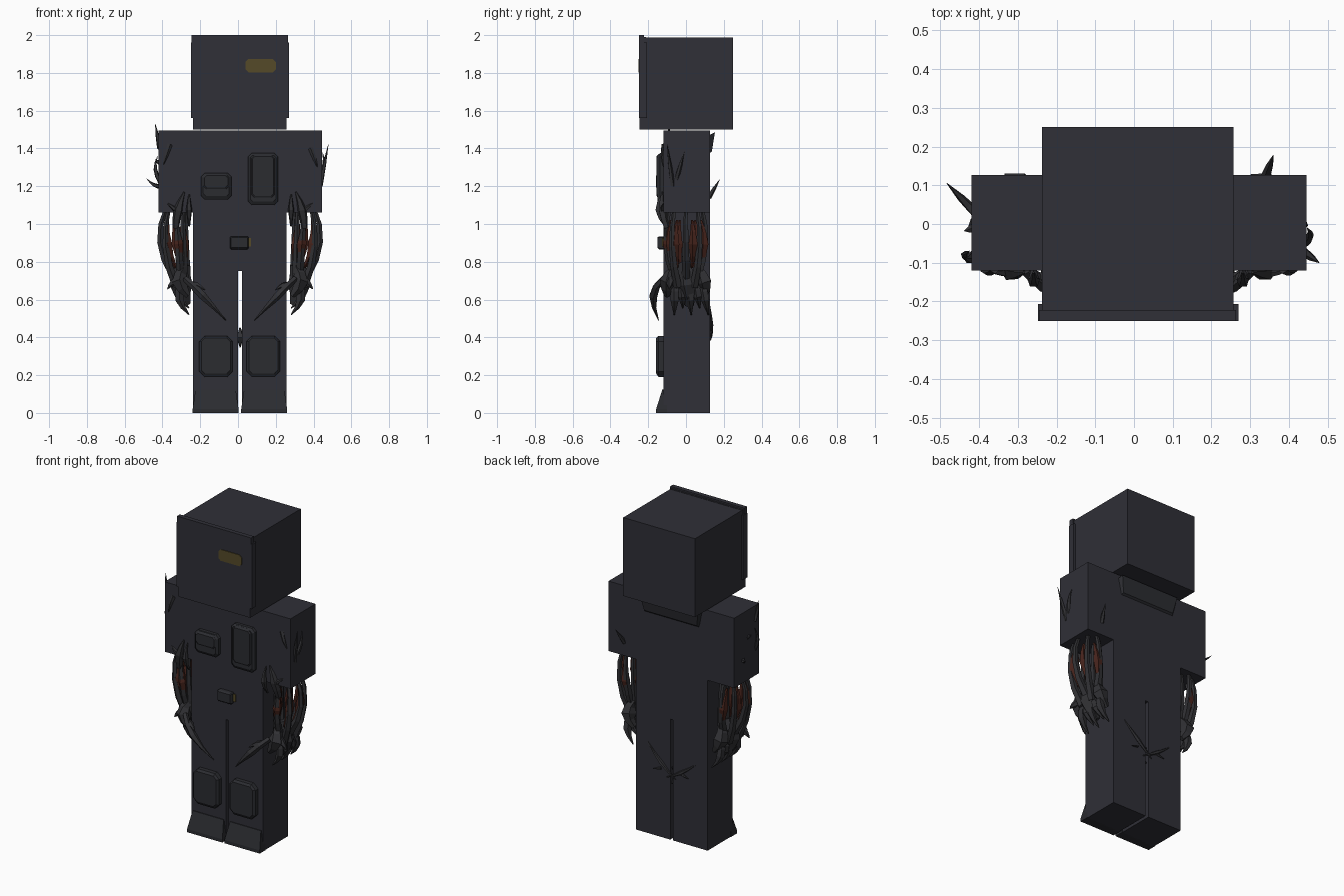
import bpy, bmesh, math
from mathutils import Vector

CX = 0.011  # symmetry plane of the body


def mat(name, rgb):
    m = bpy.data.materials.new(name)
    m.diffuse_color = (*rgb, 1)
    return m


SUIT = mat("dark suit", (0.029, 0.029, 0.038))
GEAR = mat("dark gear", (0.024, 0.025, 0.030))
BONE = mat("charcoal bone", (0.030, 0.030, 0.034))
FLESH = mat("dark red flesh", (0.065, 0.018, 0.012))
GOLD = mat("dull gold", (0.090, 0.068, 0.022))


def loft(name, rings, material):
    """Skin a stack of equally long point rings and cap both ends."""
    bm = bmesh.new()
    vs = [[bm.verts.new(p) for p in r] for r in rings]
    n = len(vs[0])
    for a, b in zip(vs, vs[1:]):
        for i in range(n):
            bm.faces.new((a[i], a[(i + 1) % n], b[(i + 1) % n], b[i]))
    bm.faces.new(vs[0])
    bm.faces.new(vs[-1])
    bmesh.ops.recalc_face_normals(bm, faces=bm.faces)
    me = bpy.data.meshes.new(name)
    bm.to_mesh(me)
    bm.free()
    me.materials.append(material)
    ob = bpy.data.objects.new(name, me)
    bpy.context.collection.objects.link(ob)
    return ob


def rect(x0, x1, y0, y1, z):
    return [(x0, y0, z), (x1, y0, z), (x1, y1, z), (x0, y1, z)]


def box(name, x0, x1, y0, y1, z0, z1, material=SUIT):
    return loft(name, [rect(x0, x1, y0, y1, z) for z in (z0, z1)], material)


def octagon(x0, x1, z0, z1, y, c):
    return [(x0 + c, y, z0), (x1 - c, y, z0), (x1, y, z0 + c), (x1, y, z1 - c),
            (x1 - c, y, z1), (x0 + c, y, z1), (x0, y, z1 - c), (x0, y, z0 + c)]


def pad(name, x0, x1, z0, z1, front, c=0.02, inset=0.012):
    """Chamfered pad standing out of the front."""
    return loft(name, [octagon(x0, x1, z0, z1, -0.11, c),
                       octagon(x0, x1, z0, z1, front + 0.012, c),
                       octagon(x0 + inset, x1 - inset, z0 + inset * 1.6, z1 - inset, front, c * 0.6)], GEAR)


def strand(name, a, b, bow, r0, rm, r1, material=BONE, steps=4, sides=5):
    """Faceted tube from a to b, bowed sideways, with start, middle and end radius."""
    a, b, bow = Vector(a), Vector(b), Vector(bow)
    rings = []
    for i in range(steps + 1):
        t = i / steps
        p = a.lerp(b, t) + bow * 4 * t * (1 - t)
        d = (b - a + bow * 4 * (1 - 2 * t)).normalized()
        u = d.cross(Vector((0.3, 1, 0.2))).normalized()
        v = d.cross(u)
        r = r0 + (rm - r0) * 2 * t if t < 0.5 else rm + (r1 - rm) * (2 * t - 1)
        rings.append([p + r * (math.cos(k) * u + math.sin(k) * v)
                      for k in (math.tau * j / sides for j in range(sides))])
    return loft(name, rings, material)


# Head with front plate, rails and visor mark
box("head", -0.237, 0.257, -0.212, 0.25, 1.5, 1.988)
box("face_plate", -0.237, 0.257, -0.247, -0.212, 1.5, 1.99)
box("face_top_rail", -0.245, 0.264, -0.250, -0.222, 1.955, 2.0)
box("left_face_rail", -0.248, -0.228, -0.250, -0.207, 1.56, 1.96)
box("right_face_rail", 0.249, 0.270, -0.250, -0.207, 1.56, 1.96)
loft("visor_mark", [octagon(0.04, 0.20, 1.803, 1.873, y, 0.015) for y in (-0.245, -0.251)], GOLD)

# Torso, shoulders, legs and flared boots
box("torso", -0.237, 0.257, -0.12, 0.126, 0.75, 1.495)
box("left_shoulder", -0.42, -0.237, -0.12, 0.126, 1.06, 1.495)
box("right_shoulder", 0.257, 0.445, -0.12, 0.126, 1.06, 1.495)
for side, x0, x1 in (("left", -0.237, 0.0), ("right", 0.020, 0.257)):
    box(side + "_leg", x0, x1, -0.12, 0.126, 0, 0.75)
    loft(side + "_boot", [rect(x0 - 0.003, x1 + 0.003, -0.158, -0.1, 0),
                          rect(x0 - 0.003, x1 + 0.003, -0.158, -0.1, 0.02),
                          rect(x0 + 0.012, x1 - 0.012, -0.125, -0.1, 0.125)], GEAR)

# Pouches, buckle and knee pads
pad("left_pouch", -0.197, -0.035, 1.13, 1.27, -0.152)
pad("left_pouch_flap", -0.190, -0.042, 1.175, 1.268, -0.158)
pad("right_pouch", 0.053, 0.212, 1.10, 1.375, -0.150)
pad("right_pouch_panel", 0.065, 0.200, 1.13, 1.37, -0.156)
pad("buckle", -0.042, 0.056, 0.865, 0.935, -0.152, c=0.006, inset=0.006)
box("buckle_trim", 0.056, 0.070, -0.127, -0.118, 0.88, 0.925, GOLD)
pad("left_knee_pad", -0.206, -0.028, 0.19, 0.408, -0.158, c=0.03)
pad("right_knee_pad", 0.045, 0.223, 0.19, 0.408, -0.158, c=0.03)

# Collar ridge across the upper back
loft("back_collar", [[(CX - w, y, z1), (CX + w, y, z1), (CX + w - 0.02, y2, z0), (CX - w + 0.02, y2, z0)]
                     for w, y, y2, z0, z1 in ((0.211, 0.12, 0.12, 1.37, 1.47),
                                              (0.201, 0.153, 0.137, 1.385, 1.485))], GEAR)

# Skeletal arms, built once per side with u measured outward from the middle
for s, side in ((-1, "left"), (1, "right")):
    def limb(part, a, b, bow, r0, rm, r1, material=BONE):
        place = [(CX + s * p[0], p[1], p[2]) for p in (a, b)]
        strand(f"{side}_{part}", *place, (s * bow[0], bow[1], bow[2]), r0, rm, r1, material)

    # cage of bony strands around the forearm
    for k in range(8):
        c, n = math.cos(math.tau * k / 8), math.sin(math.tau * k / 8)
        drop = 0.05 * (k % 2)
        limb(f"bone_strand_{k + 1}", (0.34 + 0.05 * c, 0.085 * n, 1.09),
             (0.315 + 0.03 * c, 0.06 * n, 0.72 - drop),
             (0.055 * max(c, 0), 0.03 * n, 0), 0.010, 0.017, 0.024)
    # red tendons woven between them
    for k in range(6):
        ang = math.tau * (k + 0.4) / 6
        c, n = math.cos(ang), math.sin(ang)
        limb(f"tendon_{k + 1}", (0.345 + 0.045 * c, 0.08 * n, 1.02),
             (0.315 + 0.03 * c, 0.075 * n, 0.77),
             (0.03 * max(c, 0), 0.02 * n, 0), 0.006, 0.026, 0.006, FLESH)
    # knuckly hand with hanging fingers
    limb("hand", (0.30, -0.01, 0.79), (0.285, 0.02, 0.57), (0.02, 0, 0), 0.04, 0.062, 0.025)
    for e, part in ((-1, "front"), (1, "back")):
        limb(f"hand_{part}", (0.30, e * 0.06, 0.77), (0.275, e * 0.10, 0.62), (0.03, e * 0.015, 0), 0.02, 0.045, 0.015)
    for k in range(5):
        y = -0.07 + 0.045 * k
        limb(f"finger_{k + 1}", (0.31, y * 0.8, 0.68), (0.27, y + 0.008, 0.52 + 0.035 * (k % 2)),
             (0.03, 0, 0), 0.022, 0.024, 0.003)
    # claws, spur and shards
    limb("long_claw", (0.29, -0.12, 0.71), (0.075, -0.145, 0.49), (0.015, -0.04, 0.02), 0.016, 0.022, 0.002)
    limb("thumb_claw", (0.27, -0.13, 0.68), (0.185, -0.175, 0.65), (0, 0, 0.01), 0.014, 0.016, 0.002)
    limb("wrist_spur", (0.31, -0.08, 0.72), (0.385, -0.09, 0.655), (0.01, 0, 0), 0.03, 0.018, 0.002)
    limb("front_shard", (0.34, -0.10, 0.98), (0.295, -0.125, 1.17), (0.01, -0.01, 0), 0.018, 0.026, 0.004)
    limb("inner_hook", (0.27, -0.11, 0.99), (0.27, -0.125, 1.16), (0, -0.03, 0), 0.006, 0.017, 0.003)
    limb("armpit_shard", (0.31, -0.11, 1.05), (0.385, -0.118, 1.11), (0, -0.01, 0), 0.012, 0.013, 0.003)
    # thorny V across the back of the legs
    limb("back_thorn", (0.165, 0.125, 0.54 + 0.03 * s), (-0.03, 0.130, 0.385), (0, 0.006, -0.01), 0.003, 0.012, 0.003)
    limb("back_barb", (0.07, 0.13, 0.43), (0.12, 0.134, 0.415), (0, 0, 0), 0.009, 0.006, 0.002)
strand("back_thorn_core", (CX, 0.12, 0.35), (CX, 0.12, 0.45), (0, -0.04, 0), 0.004, 0.022, 0.004)


# Thorns growing out of the shoulders
def thorn(name, base, tip, bow=(0, 0, 0)):
    strand(name, base, tip, bow, 0.014, 0.010, 0.001)


thorn("left_top_thorn", (-0.415, -0.08, 1.40), (-0.438, -0.085, 1.53), (0, -0.01, 0))
thorn("left_side_thorn", (-0.41, 0.03, 1.20), (-0.483, 0.105, 1.24), (0, 0, -0.012))
thorn("left_front_thorn", (-0.41, -0.09, 1.22), (-0.425, -0.07, 1.36), (-0.02, 0, 0))
thorn("left_stub_thorn", (-0.41, -0.01, 1.32), (-0.438, -0.018, 1.34))
thorn("right_side_thorn", (0.435, -0.07, 1.20), (0.478, -0.10, 1.42))
thorn("right_curved_thorn", (0.435, -0.05, 1.24), (0.447, -0.01, 1.38), (0.014, 0, 0))
thorn("right_back_thorn", (0.34, 0.12, 1.14), (0.360, 0.178, 1.235))
thorn("right_chest_thorn", (0.385, -0.115, 1.40), (0.425, -0.115, 1.29), (0, -0.008, 0))
thorn("left_chest_thorn", (-0.36, -0.115, 1.42), (-0.40, -0.115, 1.30), (0, -0.008, 0))
